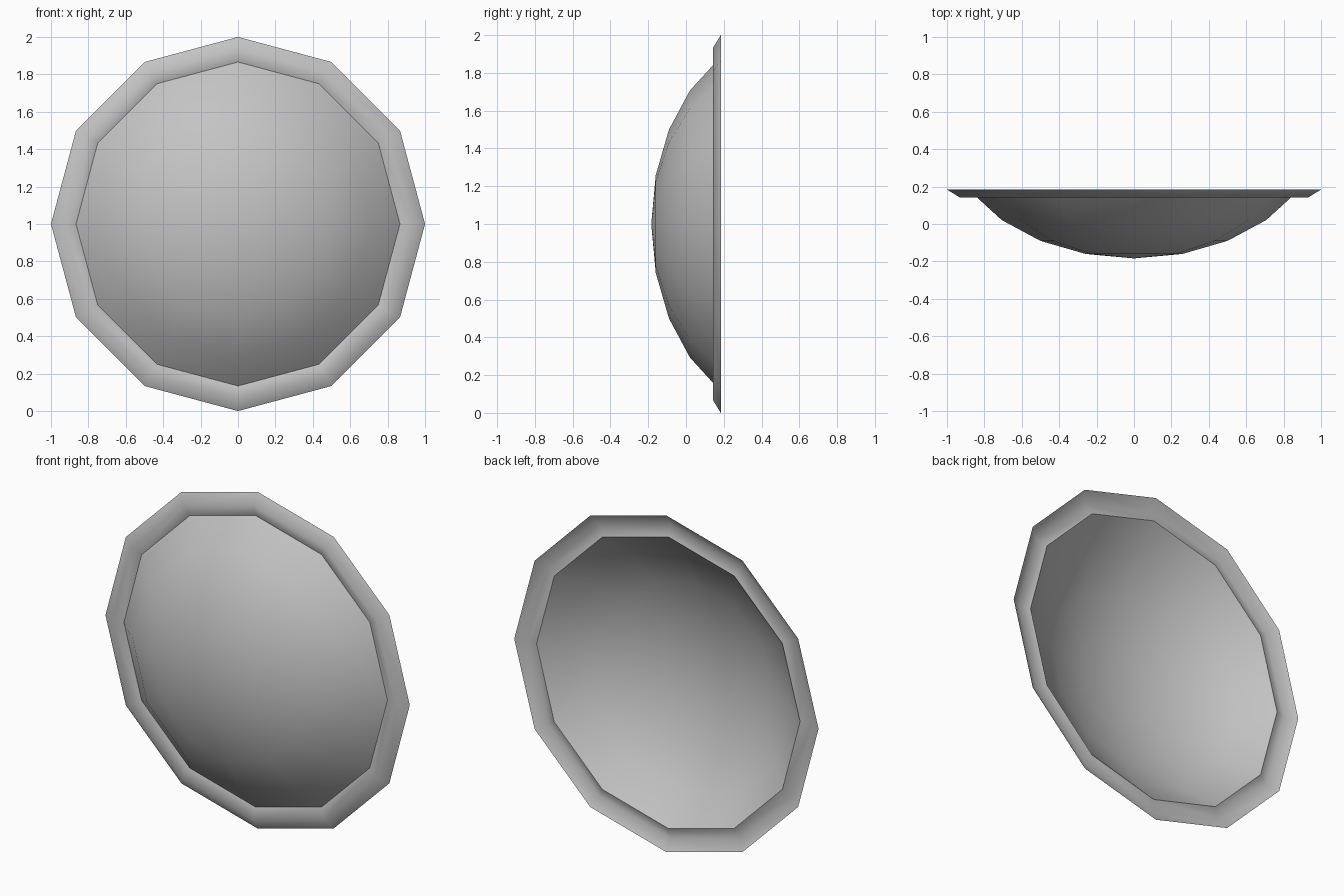
import bpy, bmesh, math
from mathutils import Vector

SIDES = 12
STRETCH = 0.70     # depth of the dome relative to a true sphere
FRONT = -0.184

if "Cube" in bpy.data.objects:
    bpy.data.objects.remove(bpy.data.objects["Cube"])

grey = bpy.data.materials.new("plain grey")
colour = (0.55, 0.55, 0.55, 1)
grey.diffuse_color = colour
grey.use_nodes = True
grey.node_tree.nodes["Principled BSDF"].inputs["Base Color"].default_value = colour

# Profile: flattened spherical cap, then a thin raised rim (radius, depth)
profile = []
for step in range(5):
    a = math.radians(15 * step)
    profile.append((math.sin(a), FRONT + STRETCH * (1 - math.cos(a))))
profile += [(0.933, 0.143), (1.0, 0.184)]

# Turn the profile around the front-to-back axis
bm = bmesh.new()
verts = [bm.verts.new((r, y, 1)) for r, y in profile]
edges = [bm.edges.new(pair) for pair in zip(verts, verts[1:])]
bmesh.ops.spin(bm, geom=verts + edges, cent=(0, 0, 1), axis=(0, 1, 0),
               angle=math.tau, steps=SIDES)
bmesh.ops.remove_doubles(bm, verts=bm.verts, dist=0.001)
bmesh.ops.recalc_face_normals(bm, faces=bm.faces)

# The open shell should face the front
if sum((f.normal.y * f.calc_area() for f in bm.faces)) > 0:
    bmesh.ops.reverse_faces(bm, faces=bm.faces)

mesh = bpy.data.meshes.new("domed_shield")
bm.to_mesh(mesh)
bm.free()
mesh.materials.append(grey)
shield = bpy.data.objects.new("domed_shield", mesh)
bpy.context.collection.objects.link(shield)

# Smooth dome and rim with a sharp seam between them
bpy.ops.object.select_all(action='DESELECT')
shield.select_set(True)
bpy.context.view_layer.objects.active = shield
bpy.ops.object.shade_smooth_by_angle(angle=math.radians(55))
